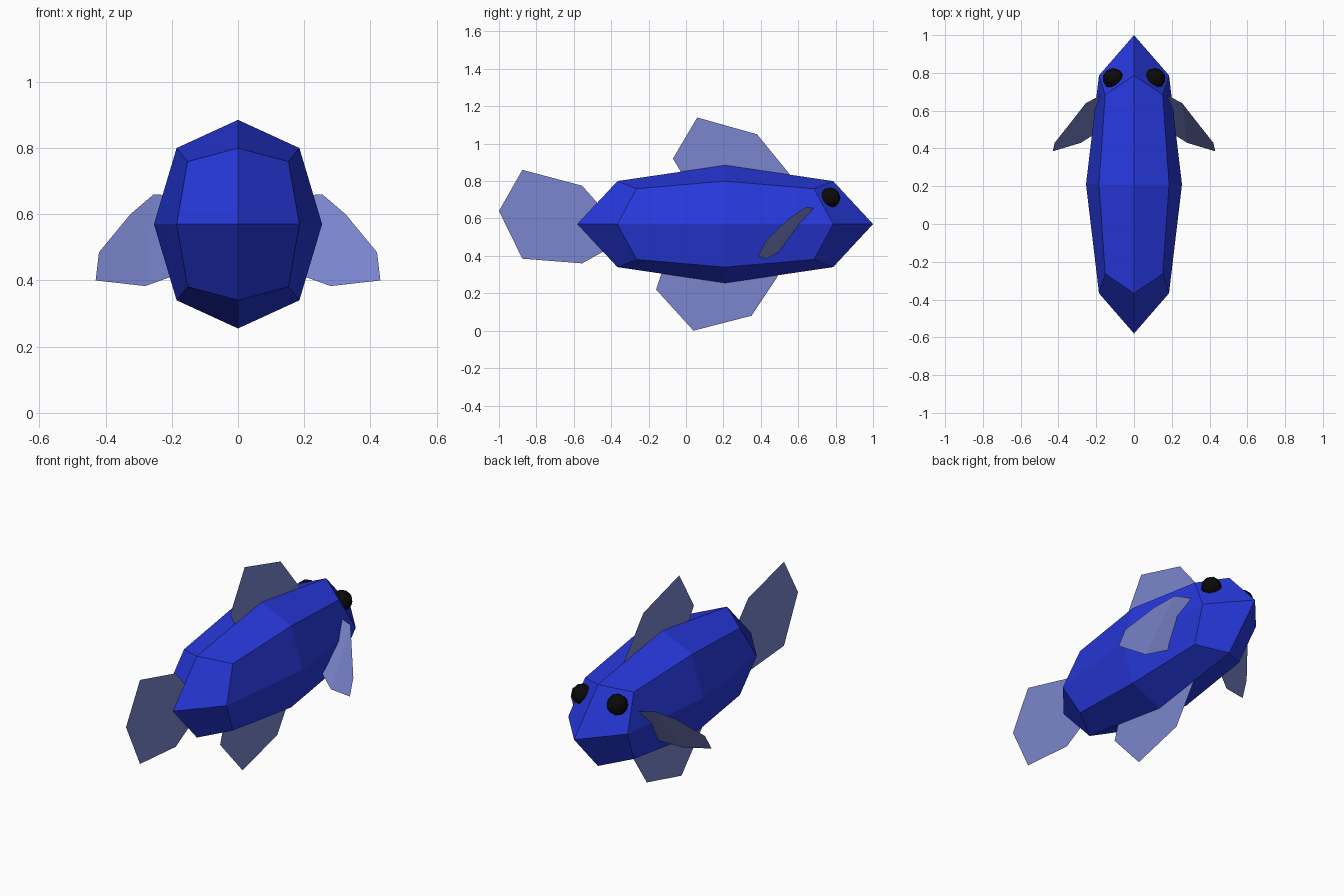
import bpy, bmesh
from mathutils import Vector

if "Cube" in bpy.data.objects:
    bpy.data.objects.remove(bpy.data.objects["Cube"])


def material(name, color):
    m = bpy.data.materials.new(name)
    m.diffuse_color = color
    m.use_nodes = True
    m.node_tree.nodes["Principled BSDF"].inputs["Base Color"].default_value = m.diffuse_color
    return m


BLUE = material("body_blue", (0.02, 0.04, 0.72, 1))
FIN = material("fin_blue", (0.2, 0.24, 0.62, 0.85))
BLACK = material("eye_black", (0.003, 0.003, 0.003, 1))


def add_object(name, bm, mat):
    me = bpy.data.meshes.new(name)
    bm.to_mesh(me)
    bm.free()
    me.materials.append(mat)
    ob = bpy.data.objects.new(name, me)
    bpy.context.collection.objects.link(ob)
    return ob


def sheet(name, points, faces):
    bm = bmesh.new()
    vs = [bm.verts.new(p) for p in points]
    for f in faces:
        bm.faces.new([vs[i] for i in f])
    return add_object(name, bm, FIN)


# Body: cube split once, rounded outward and stretched
bm = bmesh.new()
bmesh.ops.create_cube(bm, size=2)
bmesh.ops.subdivide_edges(bm, edges=bm.edges[:], cuts=1, use_grid_fill=True)
radii = Vector((0.254, 0.79, 0.315))
for v in bm.verts:
    k = {1: 1.0, 2: 0.73, 3: 0.6}[sum(abs(c) > 0.5 for c in v.co)]
    v.co = Vector((0, 0.21, 0.57)) + k * v.co * radii
add_object("body", bm, BLUE)

# Flat fins on the centre plane, as (y, z) outlines ending inside the body
flat_fins = {
    "top_fin": [(-0.07, 0.92), (0.06, 1.14), (0.38, 1.05), (0.56, 0.83),
                (0.58, 0.77), (0.05, 0.72)],
    "bottom_fin": [(-0.16, 0.22), (0.04, 0.0), (0.35, 0.08), (0.49, 0.29),
                   (0.49, 0.36), (-0.10, 0.40)],
    "tail_fin": [(-1.0, 0.64), (-0.875, 0.86), (-0.555, 0.775), (-0.44, 0.645),
                 (-0.40, 0.55), (-0.43, 0.43), (-0.555, 0.36), (-0.875, 0.385)],
}
for name, pts in flat_fins.items():
    sheet(name, [(0, y, z) for y, z in pts], [range(len(pts))])

# Side fins, swept down and back toward the tail
side = [(0.16, 0.69, 0.655), (0.255, 0.64, 0.66), (0.325, 0.55, 0.60),
        (0.42, 0.43, 0.485), (0.43, 0.385, 0.40), (0.28, 0.43, 0.383),
        (0.15, 0.515, 0.43)]
for s, label in ((1, "right"), (-1, "left")):
    sheet(label + "_side_fin", [(s * x, y, z) for x, y, z in side],
          [(0, 1, 5, 6), (1, 2, 3, 4, 5)])

    # Eyes
    bm = bmesh.new()
    bmesh.ops.create_icosphere(bm, subdivisions=2, radius=0.056)
    bmesh.ops.translate(bm, verts=bm.verts, vec=(s * 0.11, 0.77, 0.71))
    add_object(label + "_eye", bm, BLACK)
